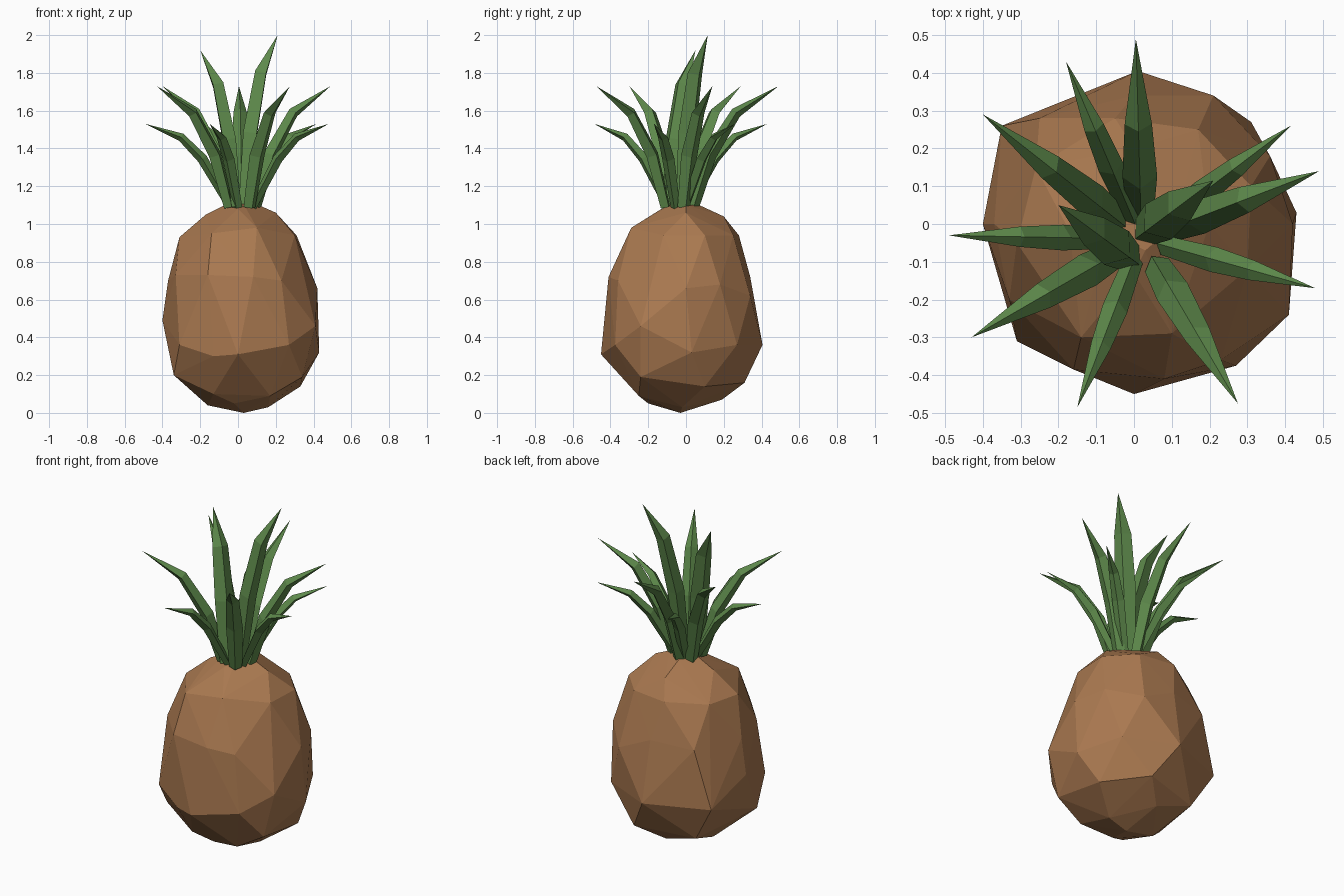
import bpy, bmesh
from mathutils import Vector

if "Cube" in bpy.data.objects:
    bpy.data.objects.remove(bpy.data.objects["Cube"])


def material(name, rgb):
    m = bpy.data.materials.new(name)
    m.diffuse_color = (*rgb, 1)
    m.use_nodes = True
    m.node_tree.nodes["Principled BSDF"].inputs["Base Color"].default_value = m.diffuse_color
    return m


def add_object(name, bm, mat):
    bmesh.ops.recalc_face_normals(bm, faces=bm.faces)
    me = bpy.data.meshes.new(name)
    bm.to_mesh(me)
    bm.free()
    me.materials.append(mat)
    ob = bpy.data.objects.new(name, me)
    bpy.context.collection.objects.link(ob)
    return ob


brown = material("brown rind", (0.40, 0.19, 0.08))
green = material("leaf green", (0.11, 0.25, 0.07))

# Fruit body: faceted hull over uneven rings of points, bottom to top
rings = [
    [(.03, -.03, 0), (-.16, -.03, .04), (.16, -.02, .03), (-.02, -.2, .05), (0, .19, .07)],
    [(-.13, -.25, .10), (.17, -.25, .09), (.33, .10, .14), (-.34, -.19, .20),
     (.13, .31, .16), (-.22, .22, .14), (.34, -.24, .19)],
    [(0, -.45, .31), (.27, -.375, .36), (.43, .03, .32), (.31, .27, .36), (.01, .405, .36),
     (-.35, .26, .36), (-.40, 0, .49), (-.31, -.31, .36), (.41, -.24, .46), (-.13, -.392, .30)],
    [(-.16, -.385, .73), (.08, -.41, .72), (.23, -.36, .70), (.42, 0, .66), (.36, .18, .68),
     (.21, .34, .62), (0, .34, .72), (-.25, .28, .70), (-.37, 0, .70), (-.33, -.2, .73)],
    [(-.14, -.30, .95), (.10, -.29, .98), (.30, -.12, .94), (.31, .10, .94), (.17, .25, .94),
     (-.05, .28, .94), (-.26, .15, .93), (-.31, -.05, .93)],
    [(.20, 0, 1.06), (-.17, -.02, 1.05), (0, -.13, 1.08), (0, .20, 1.04)],
    [(-.07, -.02, 1.1), (.11, 0, 1.1), (0, .07, 1.1), (.03, -.07, 1.105)],
]
bm = bmesh.new()
for ring in rings:
    for p in ring:
        bm.verts.new(p)
hull = bmesh.ops.convex_hull(bm, input=bm.verts)
bmesh.ops.delete(bm, geom=list({g for g in hull["geom_interior"] + hull["geom_unused"]
                                if isinstance(g, bmesh.types.BMVert)}), context='VERTS')
add_object("fruit_body", bm, brown)


# Leaf: diamond section swept along a curved path from base to pointed tip
def leaf(name, base, tip, path, widths):
    base, tip = Vector(base), Vector(tip)
    d = tip - base
    out = Vector((d.x, d.y, 0))
    side = Vector((-d.y, d.x, 0)).normalized()
    pts = [base + out * r + Vector((0, 0, d.z * h)) for r, h in path]
    bm = bmesh.new()
    loops = []
    for i, w in enumerate(widths):
        tangent = (pts[i + 1] - pts[max(i - 1, 0)]).normalized()
        up = tangent.cross(side)
        loops.append([bm.verts.new(pts[i] + o) for o in
                      (side * w, up * w * .8, -side * w, -up * w * .8)])
    bm.faces.new(loops[0])
    for a, b in zip(loops, loops[1:]):
        for k in range(4):
            bm.faces.new((a[k], a[(k + 1) % 4], b[(k + 1) % 4], b[k]))
    end = bm.verts.new(tip)
    for k in range(4):
        bm.faces.new((loops[-1][k], loops[-1][(k + 1) % 4], end))
    add_object(name, bm, green)


centre = Vector((.02, -.04, 1.09))
steep = [(0, 0), (.19, .43), (.5, .78), (1, 1)]
spread = [(0, 0), (.33, .58), (.58, .84), (1, 1)]
groups = [
    ("upper_leaf", 1.73, .08, steep, (.036, .046, .036),
     [(.49, .14), (.005, .49), (-.40, .29), (-.43, -.30), (.275, -.475)]),
    ("lower_leaf", 1.53, .06, spread, (.026, .034, .027),
     [(.48, -.17), (.415, .26), (-.18, .43), (-.49, -.03), (-.15, -.485)]),
]
for name, z, r, path, widths, tips in groups:
    for i, (x, y) in enumerate(tips):
        way = (Vector((x, y, 0)) - Vector((centre.x, centre.y, 0))).normalized()
        leaf(f"{name}_{i + 1}", centre + way * r, (x, y, z), path, widths)

# Two tall centre leaves
leaf("tall_leaf_1", (-.01, -.09, 1.09), (-.20, .05, 1.92), steep, (.04, .055, .045))
leaf("tall_leaf_2", (.03, -.02, 1.09), (.21, .115, 2.0), steep, (.042, .058, .048))
